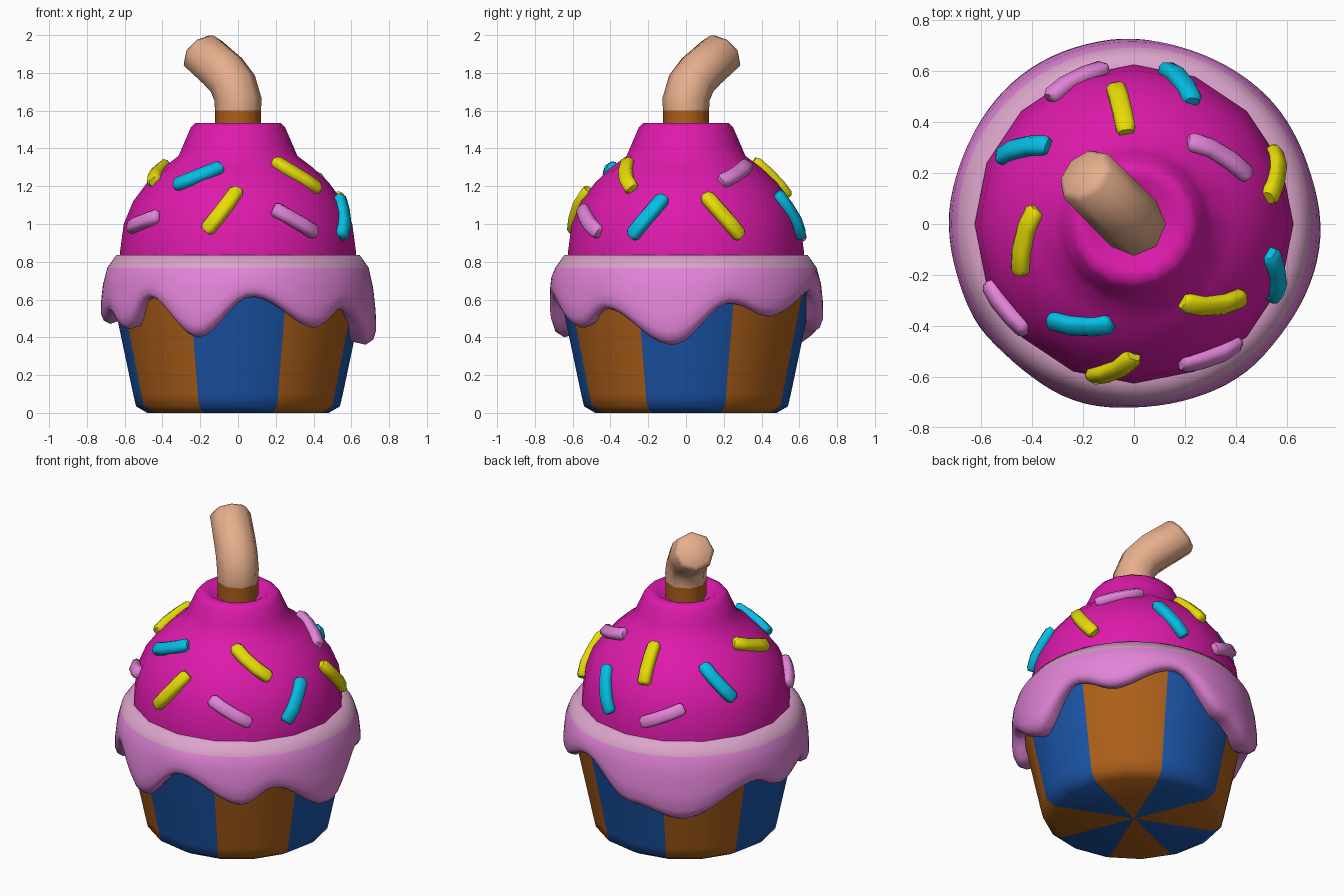
import bpy, bmesh, math
from mathutils import Vector

if "Cube" in bpy.data.objects:
    bpy.data.objects.remove(bpy.data.objects["Cube"])


def material(name, r, g, b):
    lin = [((c / 255 + 0.055) / 1.055) ** 2.4 if c > 10 else c / 255 / 12.92 for c in (r, g, b)]
    m = bpy.data.materials.new(name)
    m.diffuse_color = (*lin, 1)
    m.use_nodes = True
    m.node_tree.nodes["Principled BSDF"].inputs["Base Color"].default_value = m.diffuse_color
    return m


BLUE = material("wrapper blue", 27, 86, 170)
BROWN = material("wrapper brown", 174, 96, 26)
MAGENTA = material("magenta frosting", 222, 26, 172)
PINK = material("pink icing", 226, 132, 216)
RIM = material("pale pink rim", 220, 164, 202)
CYAN = material("cyan sprinkle", 4, 190, 228)
YELLOW = material("yellow sprinkle", 230, 220, 6)
TAN = material("tan stick", 230, 174, 140)


def loft(name, rings, mats, rule=None, caps=(True, True), angle=40):
    """Skin a list of equal-length rings; rule(face centre, row) picks the material."""
    bm = bmesh.new()
    rows = [[bm.verts.new(p) for p in ring] for ring in rings]
    n = len(rows[0])
    for i in range(len(rows) - 1):
        for j in range(n):
            k = (j + 1) % n
            f = bm.faces.new((rows[i][j], rows[i][k], rows[i + 1][k], rows[i + 1][j]))
            if rule:
                f.material_index = rule(f.calc_center_median(), i)
    for use, row, idx in ((caps[0], rows[0], 0), (caps[1], rows[-1], len(rows) - 2)):
        if use:
            c = bm.verts.new(sum((v.co for v in row), Vector()) / n)
            for j in range(n):
                f = bm.faces.new((row[j], row[(j + 1) % n], c))
                if rule:
                    f.material_index = rule(f.calc_center_median(), idx)
    bmesh.ops.recalc_face_normals(bm, faces=bm.faces)
    me = bpy.data.meshes.new(name)
    bm.to_mesh(me)
    bm.free()
    for m in mats:
        me.materials.append(m)
    ob = bpy.data.objects.new(name, me)
    bpy.context.collection.objects.link(ob)
    bpy.ops.object.select_all(action='DESELECT')
    ob.select_set(True)
    bpy.context.view_layer.objects.active = ob
    bpy.ops.object.shade_smooth_by_angle(angle=math.radians(angle))
    return ob


def ring(r, z, n=16):
    return [Vector((r * math.cos(math.tau * j / n), r * math.sin(math.tau * j / n), z)) for j in range(n)]


# Striped wrapper: eight sectors, blue on the axes, brown on the diagonals
def stripe(c, row):
    return 0 if math.cos(4 * math.atan2(c.y, c.x)) > 0 else 1


loft("wrapper", [ring(0.48, 0), ring(0.54, 0.035), ring(0.555, 0.10), ring(0.675, 0.67)],
     [BLUE, BROWN], stripe, (True, False), 60)

# Frosting dome with a shallow hollow in the top
DOME = [(0.625, 0.79), (0.625, 0.85), (0.605, 1.0), (0.555, 1.12), (0.48, 1.22), (0.395, 1.30),
        (0.315, 1.36), (0.285, 1.43), (0.25, 1.51), (0.225, 1.535), (0.18, 1.535), (0.13, 1.50)]
loft("frosting_dome", [ring(r, z) for r, z in DOME], [MAGENTA], angle=75)

# Icing with a dripping edge: (degrees from the front towards +x, edge height)
DRIPS = [(6, .615), (37, .45), (52, .55), (84, .36), (110, .58), (130, .51), (160, .64), (188, .43), (213, .36),
         (250, .55), (268, .47), (287, .53), (302, .44), (318, .61), (342, .40), (366, .615)]


def edge_height(deg):
    if deg < 6:
        deg += 360
    for (a, za), (b, zb) in zip(DRIPS, DRIPS[1:]):
        if a <= deg <= b:
            return za + (zb - za) * (1 - math.cos(math.pi * (deg - a) / (b - a))) / 2


# (fraction of the drop, radius, extra radius on long drips)
SKIRT = [(0.3, 0.713, 0.004), (0.6, 0.718, 0.012), (0.82, 0.717, 0.016), (0.94, 0.702, 0.016), (1.0, 0.672, 0.01)]
N = 96
rings = [[] for _ in range(4 + len(SKIRT))]
for j in range(N):
    deg = 360 * j / N
    a = math.radians(deg - 90)
    e = edge_height(deg)
    low = (0.62 - e) / 0.26
    prof = [(0.60, 0.835), (0.645, 0.835), (0.692, 0.768)]
    prof += [(r + x * low, 0.768 + (e - 0.768) * t) for t, r, x in SKIRT]
    prof.append((0.52 + 0.2 * e, e + 0.02))
    for row, (r, z) in zip(rings, prof):
        row.append(Vector((r * math.cos(a), r * math.sin(a), z)))
loft("icing_drips", rings, [PINK, RIM], lambda c, row: 1 if row < 2 else 0, (False, False), 60)

# Bent octagonal stick: (sideways shift, height, tilt in degrees, radius)
out = Vector((-1, 1, 0)).normalized()
side = Vector((1, 1, 0)).normalized()
PATH = [(0, 1.46, 0, .122), (0, 1.60, 0, .122), (0, 1.66, 4, .125), (0.04, 1.745, 28, .125),
        (0.115, 1.81, 48, .125), (0.265, 1.905, 50, .122), (0.285, 1.92, 50, .10)]
rings = []
for s, z, tilt, r in PATH:
    t = math.radians(tilt)
    u = out * math.cos(t) - Vector((0, 0, math.sin(t)))
    c = out * s + Vector((0, 0, z))
    rings.append([c + r * (u * math.cos(math.tau * j / 8) + side * math.sin(math.tau * j / 8)) for j in range(8)])
loft("stick", rings, [BROWN, TAN], lambda c, row: 0 if row < 1 else 1, angle=60)


# Sprinkles: bars curved over the dome between two points (x, y, z)
def dome_radius(z):
    for (ra, za), (rb, zb) in zip(DOME, DOME[1:]):
        if za <= z <= zb:
            return ra + (rb - ra) * (z - za) / (zb - za)


def on_dome(a, z):
    r = dome_radius(z)
    return Vector((r * math.cos(a), r * math.sin(a), z))


def sprinkle(name, mat, p, q):
    a0 = math.atan2(p[1], p[0])
    a1 = math.atan2(q[1], q[0])
    da = (a1 - a0 + math.pi) % math.tau - math.pi
    rings = []
    for t, k in ((0, .7), (.07, 1), (.33, 1), (.67, 1), (.93, 1), (1, .7)):
        a, z = a0 + da * t, p[2] + (q[2] - p[2]) * t
        dz = (q[2] - p[2]) * .05
        c = on_dome(a, z)
        along = (on_dome(a + da * .05, z + dz) - on_dome(a - da * .05, z - dz)).normalized()
        nrm = (c - Vector((0, 0, 0.75))).normalized()
        nrm = (nrm - along * nrm.dot(along)).normalized()
        w = along.cross(nrm)
        c = c + nrm * 0.006
        sec = [(1, .5), (.6, 1), (-.6, 1), (-1, .5), (-1, -.5), (-.6, -1), (.6, -1), (1, -.5)]
        rings.append([c + w * (x * .038 * k) + nrm * (y * .03 * k) for x, y in sec])
    loft(name, rings, [mat], angle=60)


SPRINKLES = [
    (PINK, (-.33, .49, 1.04), (-.11, .615, .93)), (CYAN, (.12, .61, .93), (.23, .48, 1.16)),
    (YELLOW, (-.075, .55, 1.14), (-.03, .36, 1.33)), (PINK, (.22, .33, 1.31), (.44, .18, 1.22)),
    (YELLOW, (.57, .11, 1.15), (.545, .29, .93)), (CYAN, (.555, -.12, 1.14), (.565, -.30, .93)),
    (YELLOW, (.20, -.32, 1.33), (.44, -.29, 1.18)), (PINK, (.19, -.56, 1.08), (.42, -.47, .95)),
    (YELLOW, (-.17, -.595, .96), (0, -.55, 1.18)), (CYAN, (-.34, -.38, 1.20), (-.09, -.405, 1.30)),
    (PINK, (-.57, -.23, .98), (-.43, -.43, 1.04)), (YELLOW, (-.40, .06, 1.31), (-.45, -.20, 1.22)),
    (CYAN, (-.54, .265, 1.06), (-.34, .31, 1.25))]
for i, (m, p, q) in enumerate(SPRINKLES):
    sprinkle(f"sprinkle_{i + 1}", m, p, q)
